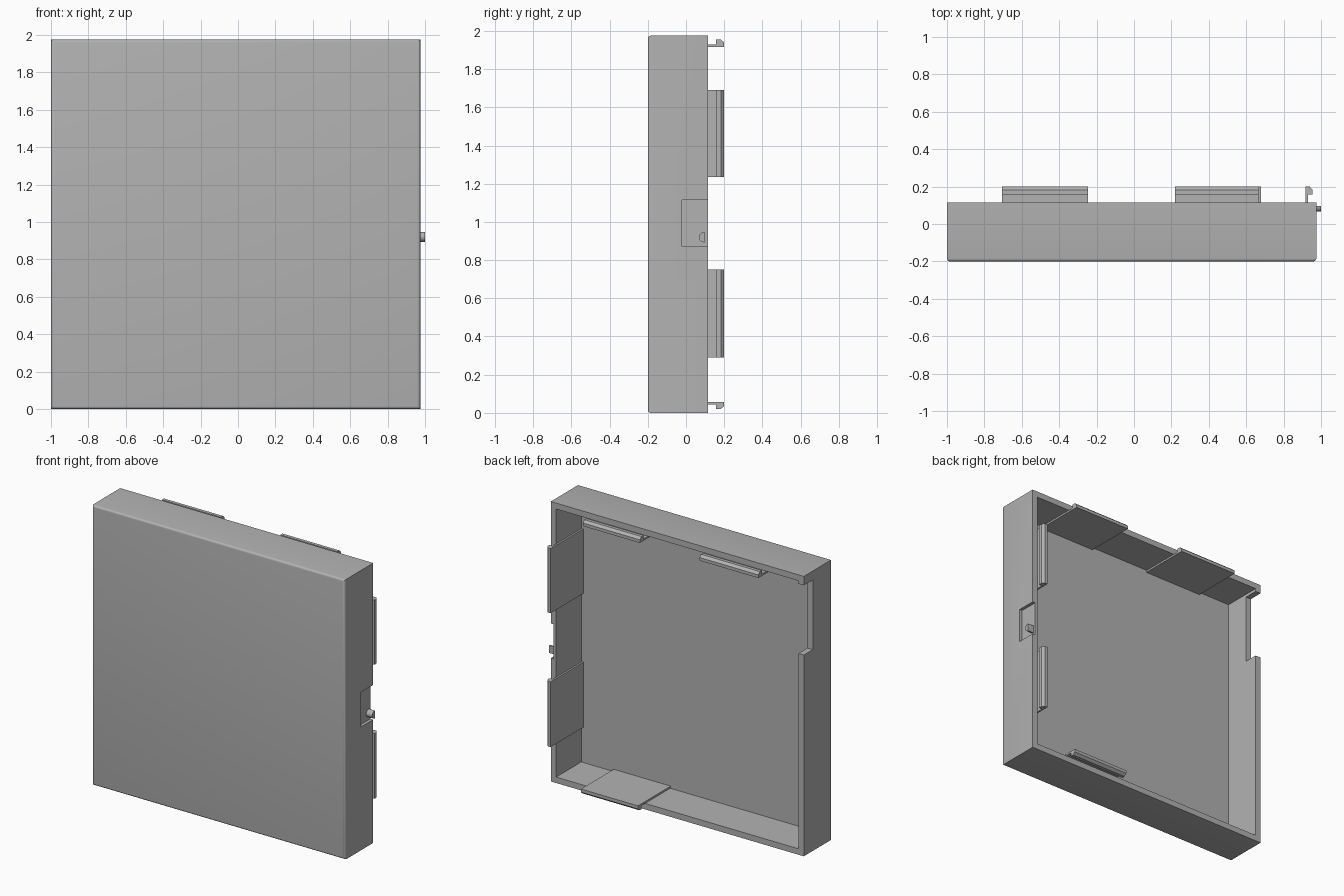
import bpy, bmesh, math
from mathutils import Vector

if "Cube" in bpy.data.objects:
    bpy.data.objects.remove(bpy.data.objects["Cube"], do_unlink=True)

grey = bpy.data.materials.new("plain_grey")
grey.use_nodes = True
grey.diffuse_color = (0.448, 0.448, 0.448, 1)
grey.node_tree.nodes["Principled BSDF"].inputs["Base Color"].default_value = grey.diffuse_color

LEFT, RIGHT, HEIGHT = -1.0, 0.975, 1.975
FRONT, RIM, TIP, FLOOR = -0.2, 0.115, 0.2, -0.165
WALL = 0.042


def finish(name, bm):
    bmesh.ops.recalc_face_normals(bm, faces=bm.faces)
    mesh = bpy.data.meshes.new(name)
    bm.to_mesh(mesh)
    bm.free()
    mesh.materials.append(grey)
    obj = bpy.data.objects.new(name, mesh)
    bpy.context.collection.objects.link(obj)
    return obj


def box(name, low, high, front_bevel=0):
    bm = bmesh.new()
    bmesh.ops.create_cube(bm, size=1)
    low, high = Vector(low), Vector(high)
    for v in bm.verts:
        v.co = (low + high) / 2 + v.co * (high - low)
    if front_bevel:
        edges = [e for e in bm.edges if all(abs(v.co.y - low.y) < 1e-4 for v in e.verts)]
        bmesh.ops.bevel(bm, geom=edges, offset=front_bevel, segments=4,
                        profile=0.5, affect='EDGES')
    return finish(name, bm)


def prism(name, section, start, end, place):
    """Extrude a 2D section between start and end; place maps (a, b, t) to space."""
    bm = bmesh.new()
    ends = [[bm.verts.new(place(a, b, t)) for a, b in section] for t in (start, end)]
    bm.faces.new(ends[0])
    bm.faces.new(ends[1])
    n = len(section)
    for i in range(n):
        j = (i + 1) % n
        bm.faces.new((ends[0][i], ends[0][j], ends[1][j], ends[1][i]))
    return finish(name, bm)


def cut(target, cutter):
    cutter.hide_render = True
    mod = target.modifiers.new("cut", 'BOOLEAN')
    mod.operation = 'DIFFERENCE'
    mod.solver = 'EXACT'
    mod.object = cutter
    bpy.context.view_layer.objects.active = target
    bpy.ops.object.modifier_apply(modifier=mod.name)
    bpy.data.objects.remove(cutter, do_unlink=True)


# Shallow tray, open at the back, with softened front edges
tray = box("tray", (LEFT, FRONT, 0), (RIGHT, RIM, HEIGHT), front_bevel=0.016)
cut(tray, box("cavity", (LEFT + WALL, FLOOR, WALL), (RIGHT - WALL, RIM + 0.1, HEIGHT - WALL)))
# Notch through one side wall, and the button recess in the other
cut(tray, box("notch", (LEFT - 0.1, 0.015, 1.42), (LEFT + 0.1, RIM + 0.1, 1.912)))
cut(tray, box("recess", (RIGHT - 0.022, -0.02, 0.87), (RIGHT + 0.1, RIM + 0.1, 1.115)))

# Snap clips: section is (depth, distance in from the outer wall face)
INNER, OUTER, BARB = 0.058, 0.045, 0.02
clip = [(FLOOR - 0.01, INNER), (TIP, INNER), (TIP, 0.036), (0.182, BARB),
        (0.158, BARB), (0.158, OUTER), (FLOOR - 0.01, OUTER)]


def on_side(a, b, t):
    return (RIGHT - b, a, t)


def on_top(a, b, t):
    return (t, a, HEIGHT - b)


def on_bottom(a, b, t):
    return (t, a, b)


for name, start, end, place in (
        ("side_clip_lower", 0.29, 0.75, on_side),
        ("side_clip_upper", 1.235, 1.69, on_side),
        ("top_clip_right", -0.705, -0.245, on_top),
        ("top_clip_left", 0.22, 0.665, on_top),
        ("bottom_clip", 0.235, 0.68, on_bottom)):
    prism(name, clip, start, end, place)

# Half-round button standing out of the recess
arc = [math.pi * i / 16 for i in range(17)]
half_round = [(0.097 - 0.03 * math.sin(a), 0.92 + 0.027 * math.cos(a)) for a in arc]
button = prism("button", half_round, RIGHT - 0.03, 1.0, lambda a, b, t: (t, a, b))

# Smooth only the rounded parts
for obj in (tray, button):
    bpy.ops.object.select_all(action='DESELECT')
    obj.select_set(True)
    bpy.context.view_layer.objects.active = obj
    bpy.ops.object.shade_smooth_by_angle(angle=math.radians(30))
